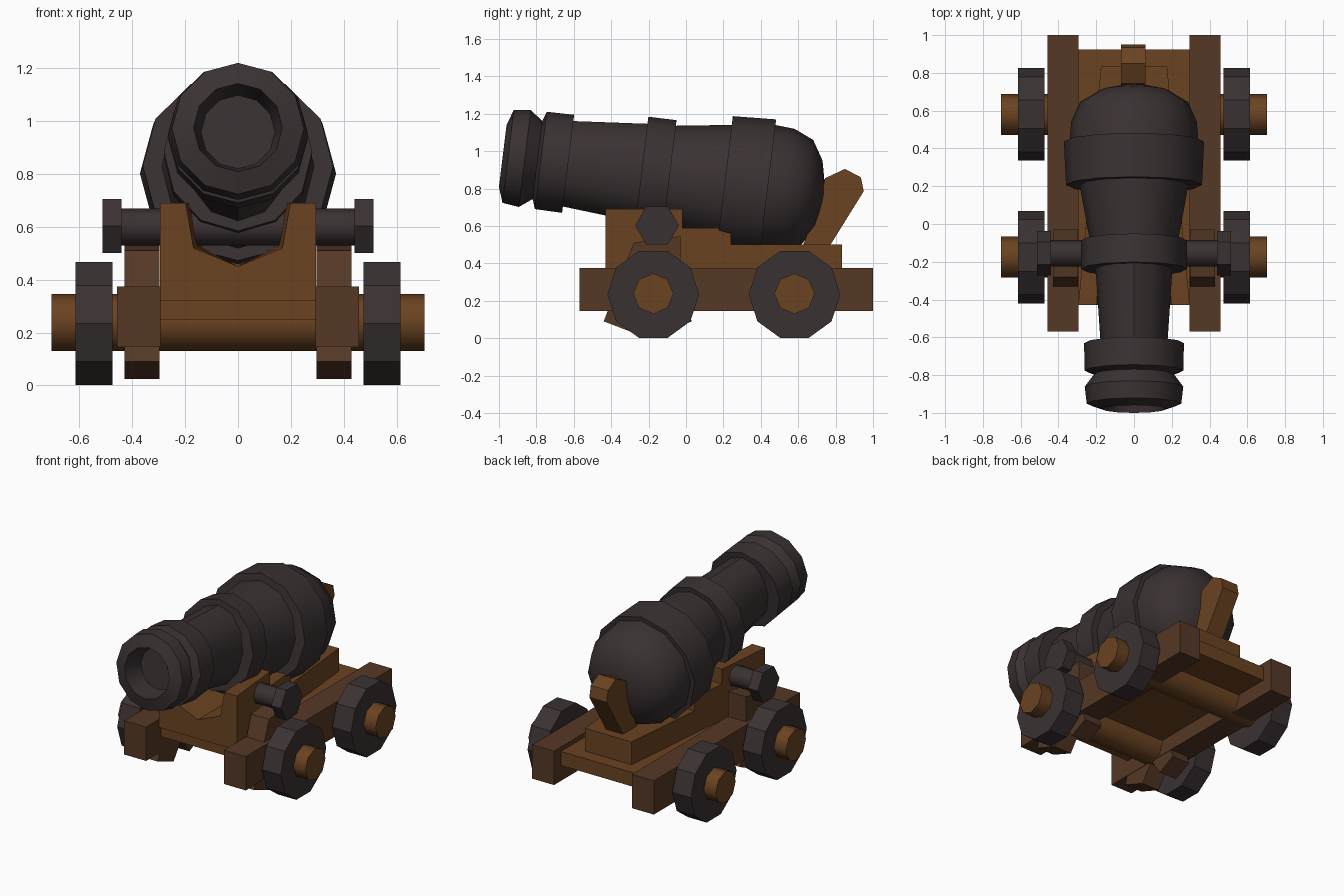
import bpy, bmesh, math
from mathutils import Matrix

if "Cube" in bpy.data.objects:
    bpy.data.objects.remove(bpy.data.objects["Cube"])


def material(name, rgb):
    m = bpy.data.materials.new(name)
    m.use_nodes = True
    m.diffuse_color = (*rgb, 1)
    m.node_tree.nodes["Principled BSDF"].inputs["Base Color"].default_value = (*rgb, 1)
    return m


iron = material("dark iron", (0.042, 0.031, 0.032))
wood = material("warm wood", (0.145, 0.056, 0.015))
dark_wood = material("dark wood", (0.092, 0.040, 0.019))


def finish(name, bm, mat, smooth=None):
    bmesh.ops.recalc_face_normals(bm, faces=bm.faces)
    me = bpy.data.meshes.new(name)
    bm.to_mesh(me)
    bm.free()
    me.materials.append(mat)
    if smooth:
        me.shade_smooth()
        me.set_sharp_from_angle(angle=math.radians(smooth))
    ob = bpy.data.objects.new(name, me)
    bpy.context.scene.collection.objects.link(ob)
    return ob


def loft(name, rings, mat, smooth=None):
    """Join equal rings of points into a closed skin."""
    bm = bmesh.new()
    loops = [[bm.verts.new(p) for p in ring] for ring in rings]
    n = len(loops[0])
    for a, b in zip(loops, loops[1:]):
        for i in range(n):
            j = (i + 1) % n
            bm.faces.new((a[i], a[j], b[j], b[i]))
    bm.faces.new(loops[0])
    bm.faces.new(loops[-1])
    return finish(name, bm, mat, smooth)


def side_prism(name, pts, x0, x1, mat):
    return loft(name, [[(x, y, z) for y, z in pts] for x in (x0, x1)], mat)


def box(name, x0, x1, y0, y1, z0, z1, mat):
    return side_prism(name, [(y0, z0), (y1, z0), (y1, z1), (y0, z1)], x0, x1, mat)


def cross_cylinder(name, x0, x1, y, z, r, sides, mat, smooth=None):
    ring = [(y + r * math.cos(math.tau * i / sides), z + r * math.sin(math.tau * i / sides))
            for i in range(sides)]
    return loft(name, [[(x, a, b) for a, b in ring] for x in (x0, x1)], mat, smooth)


# Barrel: distance along the bore, radius, sideways squash
profile = [
    (-0.74, 0.06, 1), (-0.713, 0.183, 1), (-0.65, 0.286, 1), (-0.544, 0.333, 1),
    (-0.44, 0.341, 1), (-0.44, 0.371, 1), (-0.208, 0.36, 1), (-0.208, 0.313, 0.92),
    (0.088, 0.272, 0.86), (0.088, 0.302, 0.93), (0.24, 0.302, 0.93), (0.24, 0.264, 0.77),
    (0.635, 0.23, 0.77), (0.635, 0.264, 1), (0.782, 0.262, 1), (0.80, 0.21, 1),
    (0.868, 0.261, 1), (0.958, 0.25, 1), (0.987, 0.168, 1), (0.85, 0.14, 1),
]
tilt = Matrix.Translation((0, 0, 0.855)) @ Matrix.Rotation(math.radians(83), 4, 'X')
SEG = 12
rings = [[(r * k * math.cos(math.tau * i / SEG), r * math.sin(math.tau * i / SEG), s)
          for i in range(SEG)] for s, r, k in profile]
barrel = loft("barrel", rings, iron, 38)
barrel.data.transform(tilt)


# Tapered cradle block, stepping down to the rear
def half_width(y):
    return 0.295 - 0.12 * (y + 0.43) / 1.265


def cradle(name, y0, y1, top, grooved):
    pts = [(-1, 0.32), (1, 0.32), (1, top)]
    if grooved:
        pts += [(0.67, top), (0.57, 0.52), (0, 0.45), (-0.57, 0.52), (-0.67, top)]
    pts.append((-1, top))
    loft(name, [[(x * half_width(y), y, z) for x, z in pts] for y in (y0, y1)], wood)


cradle("cradle_front", -0.43, -0.02, 0.69, True)
cradle("cradle_middle", -0.02, 0.24, 0.59, True)
cradle("cradle_rear", 0.24, 0.835, 0.5, False)

# Deck between the rails
box("deck", -0.3, 0.3, -0.41, 0.925, 0.25, 0.345, wood)

# Elevating wedge handle behind the breech
side_prism("wedge_handle", [(0.62, 0.48), (0.76, 0.48), (0.95, 0.785), (0.935, 0.86),
                            (0.85, 0.905), (0.743, 0.855), (0.72, 0.75)],
           -0.068, 0.062, wood)

# Axles and wheels
for place, y in (("front", -0.175), ("rear", 0.58)):
    cross_cylinder(place + "_axle", -0.705, 0.705, y, 0.238, 0.108, 8, wood, 50)
    for side, s in (("left", 1), ("right", -1)):
        cross_cylinder(f"{place}_{side}_wheel", s * 0.475, s * 0.615, y, 0.234, 0.245, 10, iron)

# Rails, trunnion brackets and trunnions on each side
bracket = [(-0.28, 0.51), (-0.03, 0.545), (-0.03, 0.3), (0.03, 0.09), (-0.10, 0.03),
           (-0.18, 0.15), (-0.27, 0.025), (-0.44, 0.09)]
for side, s in (("left", 1), ("right", -1)):
    box(side + "_rail", s * 0.293, s * 0.458, -0.57, 1.0, 0.145, 0.375, dark_wood)
    side_prism(side + "_bracket", bracket, s * 0.296, s * 0.43, dark_wood)
    cross_cylinder(side + "_trunnion_cap", s * 0.44, s * 0.513, -0.155, 0.603, 0.117, 6, iron)
cross_cylinder("trunnion", -0.45, 0.45, -0.155, 0.6, 0.07, 8, iron, 50)
